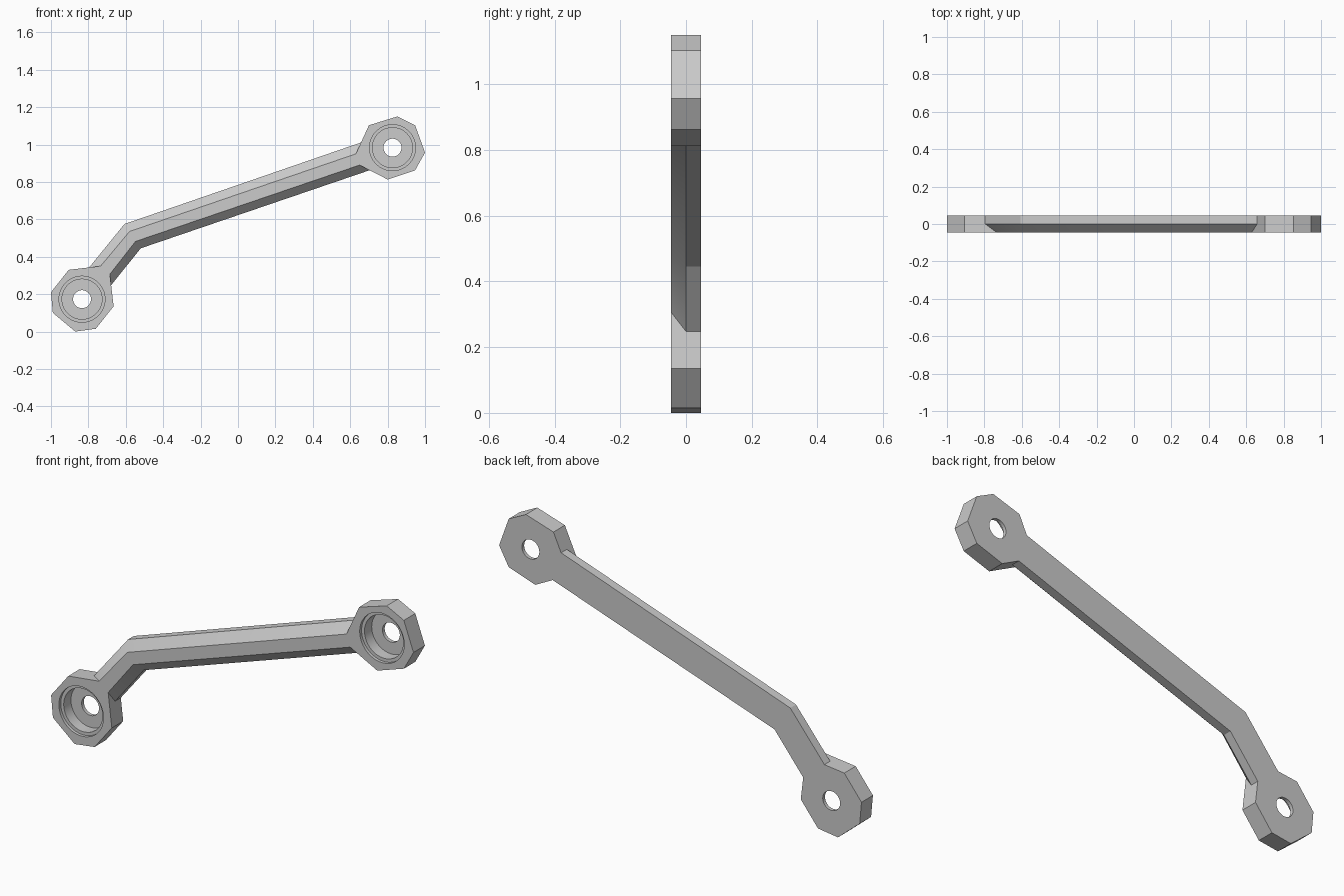
import bpy, bmesh, math

cube = bpy.data.objects.get("Cube")
if cube:
    bpy.data.objects.remove(cube, do_unlink=True)

FRONT, BACK = -0.045, 0.045

grey = bpy.data.materials.new("plain grey")
grey.use_nodes = True
colour = (0.6, 0.6, 0.6, 1)
grey.diffuse_color = colour
grey.node_tree.nodes["Principled BSDF"].inputs["Base Color"].default_value = colour


def loft(name, rings):
    """Closed solid through a series of matching rings of points."""
    bm = bmesh.new()
    loops = [[bm.verts.new(p) for p in ring] for ring in rings]
    n = len(loops[0])
    for a, b in zip(loops, loops[1:]):
        for i in range(n):
            j = (i + 1) % n
            bm.faces.new((a[i], a[j], b[j], b[i]))
    bm.faces.new(loops[0])
    bm.faces.new(loops[-1])
    bmesh.ops.recalc_face_normals(bm, faces=bm.faces)
    mesh = bpy.data.meshes.new(name)
    bm.to_mesh(mesh)
    bm.free()
    mesh.materials.append(grey)
    obj = bpy.data.objects.new(name, mesh)
    bpy.context.collection.objects.link(obj)
    return obj


def prism(name, outline, y0, y1):
    return loft(name, [[(x, y, z) for x, z in outline] for y in (y0, y1)])


def circle(centre, radius, sides=64):
    angles = [2 * math.pi * i / sides for i in range(sides)]
    return [(centre[0] + radius * math.cos(a), centre[1] + radius * math.sin(a)) for a in angles]


def boolean(target, tool, operation):
    mod = target.modifiers.new(operation.lower(), "BOOLEAN")
    mod.operation, mod.solver, mod.object = operation, "EXACT", tool
    bpy.context.view_layer.objects.active = target
    bpy.ops.object.modifier_apply(modifier=mod.name)
    bpy.data.objects.remove(tool, do_unlink=True)


# Bent bar: outer top, ridge top, ridge low, outer low at each station
stations = [
    ((-0.819, 0.314), (-0.767, 0.311), (-0.717, 0.266), (-0.707, 0.212)),
    ((-0.607, 0.575), (-0.58, 0.535), (-0.548, 0.482), (-0.52, 0.445)),
    ((0.693, 1.023), (0.668, 0.963), (0.688, 0.903), (0.735, 0.873)),
]
depths = ((0, BACK), (0, 0), (1, FRONT), (2, FRONT), (3, 0), (3, BACK))
link = loft("link_arm", [[(s[i][0], y, s[i][1]) for i, y in depths] for s in stations])

# Eight-sided end bosses, each reaching into the bar
left_boss = [(0.70, 1.103), (0.852, 1.15), (0.947, 1.103), (1.0, 0.957),
             (0.947, 0.862), (0.80, 0.813), (0.65, 0.89), (0.63, 0.95)]
right_boss = [(-0.905, 0.33), (-0.735, 0.35), (-0.685, 0.305), (-0.665, 0.135),
              (-0.76, 0.015), (-0.87, 0), (-0.99, 0.10), (-1.0, 0.21)]
for outline in (left_boss, right_boss):
    boolean(link, prism("boss", outline, FRONT, BACK), "UNION")

# Stepped pocket and through hole in each boss
for centre in ((0.826, 0.983), (-0.834, 0.173)):
    for radius, depth in ((0.123, -0.03), (0.107, 0.027), (0.048, 0.1)):
        boolean(link, prism("pocket", circle(centre, radius), -0.1, depth), "DIFFERENCE")

bpy.ops.object.select_all(action="DESELECT")
link.select_set(True)
bpy.context.view_layer.objects.active = link
bpy.ops.object.shade_smooth_by_angle(angle=math.radians(25))
